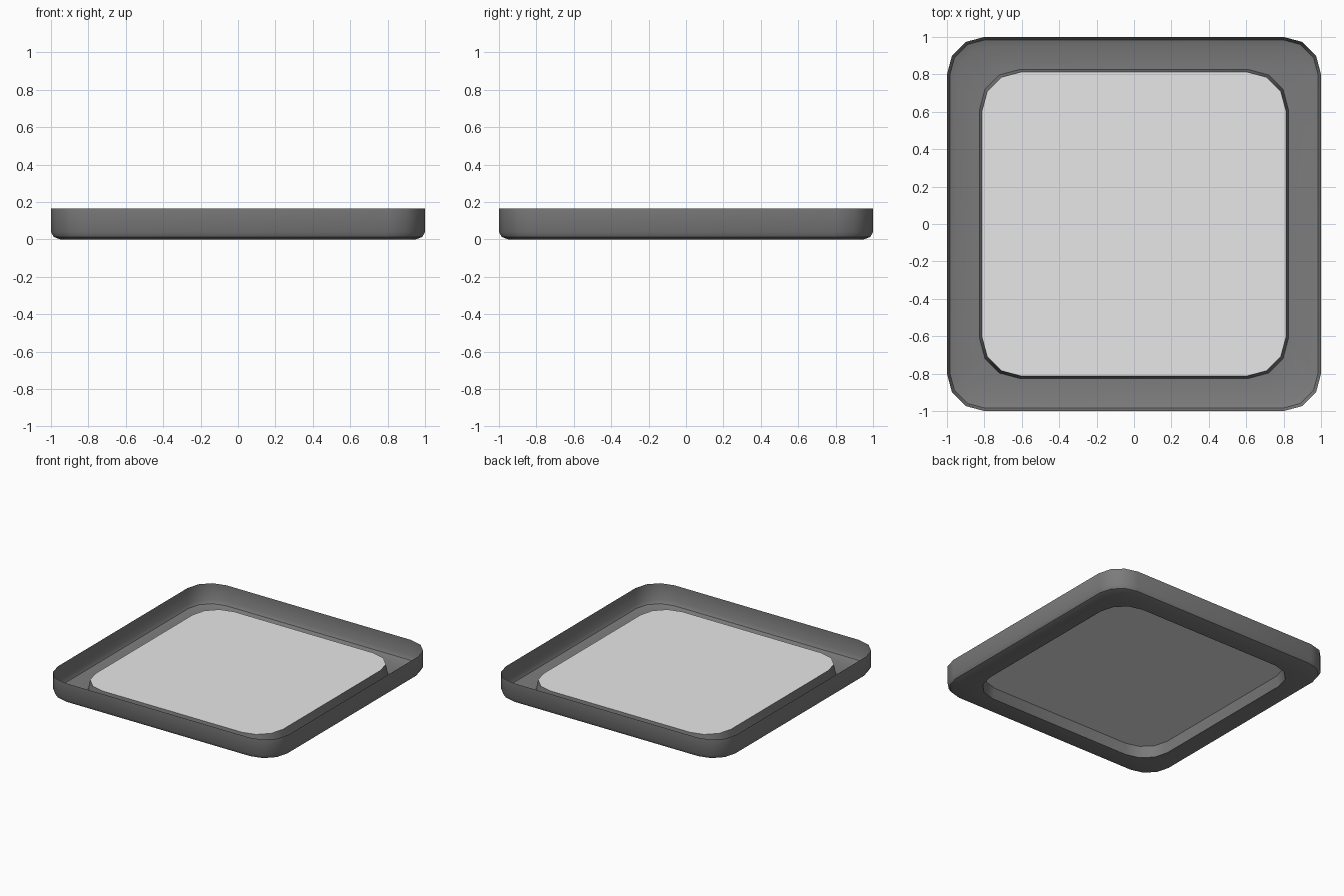
import bpy, bmesh, math

if "Cube" in bpy.data.objects:
    bpy.data.objects.remove(bpy.data.objects["Cube"])


def material(name, value):
    m = bpy.data.materials.new(name)
    m.diffuse_color = (value, value, value, 1)
    m.use_nodes = True
    m.node_tree.nodes["Principled BSDF"].inputs["Base Color"].default_value = m.diffuse_color
    return m


def rounded_square(half, radius, segments=3):
    # Outline with three flat facets on every corner
    core = half - radius
    pts = []
    for q in range(4):
        cx = core if q in (0, 3) else -core
        cy = core if q in (0, 1) else -core
        for i in range(segments + 1):
            a = math.pi / 2 * (q + i / segments)
            pts.append((cx + radius * math.cos(a), cy + radius * math.sin(a)))
    return pts


def finish(name, bm, mat):
    mesh = bpy.data.meshes.new(name)
    bm.to_mesh(mesh)
    bm.free()
    mesh.materials.append(mat)
    obj = bpy.data.objects.new(name, mesh)
    bpy.context.collection.objects.link(obj)
    return obj


dark = material("dark grey", 0.2)
light = material("light grey", 0.8)

# Tray shell: outer wall, rounded lower edge, floor ring, raised inner wall
profile = [  # half width, corner radius, height
    (1.0, 0.2, 0.165),
    (1.0, 0.2, 0.04),
    (0.985, 0.19, 0.013),
    (0.95, 0.18, 0.0),
    (0.825, 0.21, 0.0),
    (0.813, 0.21, 0.083),
]
bm = bmesh.new()
rings = [[bm.verts.new((x, y, z)) for x, y in rounded_square(h, r)]
         for h, r, z in profile]
for a, b in zip(rings, rings[1:]):
    n = len(a)
    for i in range(n):
        j = (i + 1) % n
        bm.faces.new((a[i], b[i], b[j], a[j]))
tray = finish("tray_shell", bm, dark)
bpy.context.view_layer.objects.active = tray
tray.select_set(True)
bpy.ops.object.shade_smooth_by_angle(angle=math.radians(40))

# Raised centre panel
bm = bmesh.new()
bm.faces.new([bm.verts.new((x, y, 0.083)) for x, y in rounded_square(0.813, 0.21)])
finish("centre_panel", bm, light)
